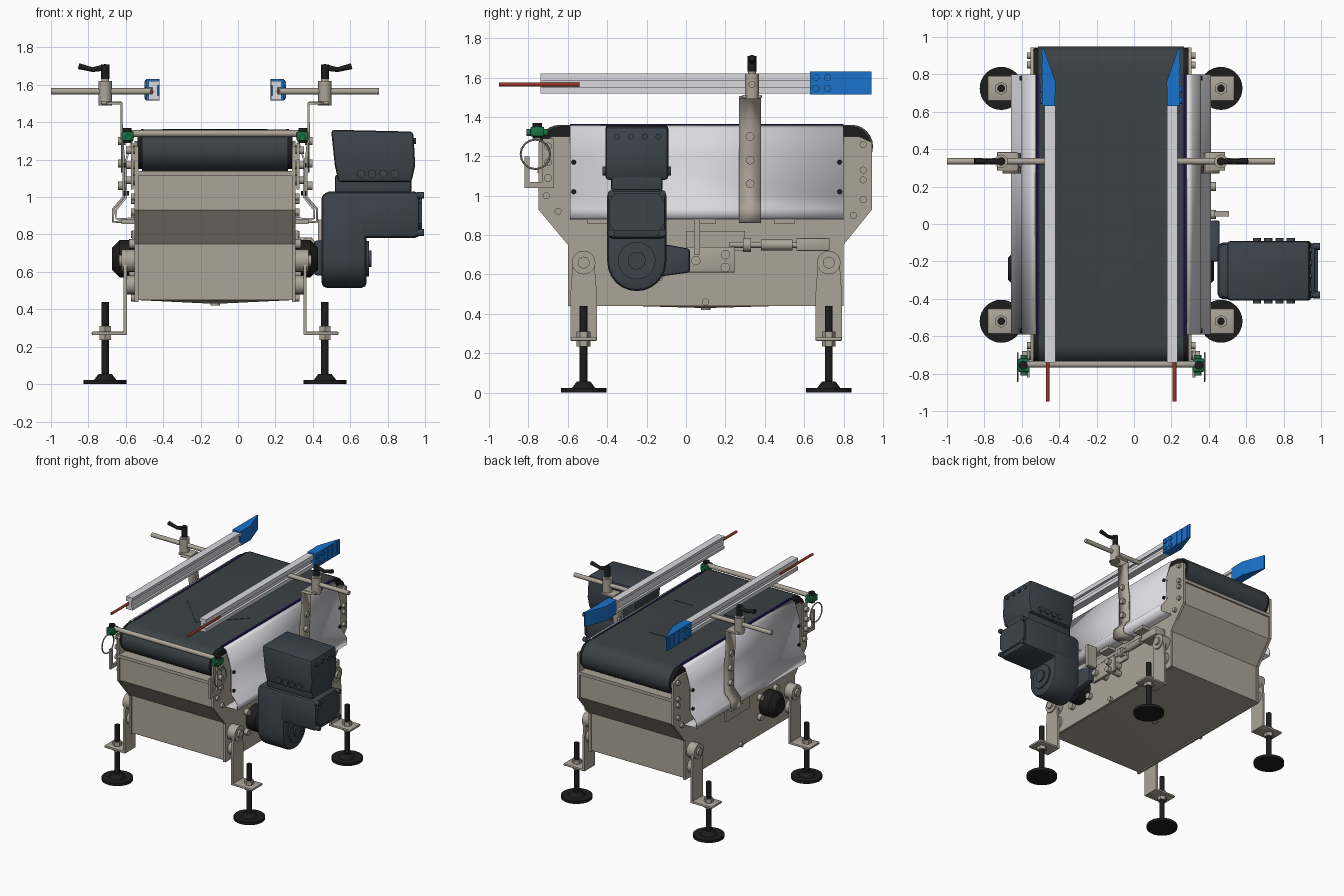
import bpy, bmesh, math
from mathutils import Vector, Matrix

if "Cube" in bpy.data.objects:
    bpy.data.objects.remove(bpy.data.objects["Cube"])

CX = -0.1225  # centre line of the conveyor; all part x values are relative to it


def material(name, *rgb):
    m = bpy.data.materials.new(name)
    m.use_nodes = True
    m.diffuse_color = (*rgb, 1)
    node = next(n for n in m.node_tree.nodes if n.type == 'BSDF_PRINCIPLED')
    node.inputs["Base Color"].default_value = (*rgb, 1)
    return m


STEEL = material("warm_grey_steel", .41, .375, .315)
ALU = material("aluminium", .70, .70, .74)
BELT = material("belt_grey", .045, .054, .06)
MOTOR = material("motor_grey", .045, .056, .07)
BLACK = material("black", .012, .012, .012)
BLUE = material("blue", .01, .17, .60)
RED = material("red", .33, .035, .02)
GREEN = material("green", .01, .17, .06)
NAVY = material("navy", .025, .01, .11)


def finish(name, bm, mat, mirror=True):
    bmesh.ops.recalc_face_normals(bm, faces=bm.faces)
    me = bpy.data.meshes.new(name)
    bm.to_mesh(me)
    bm.free()
    ob = bpy.data.objects.new(name, me)
    ob.location.x = CX
    me.materials.append(mat)
    bpy.context.collection.objects.link(ob)
    bpy.ops.object.select_all(action='DESELECT')
    ob.select_set(True)
    bpy.context.view_layer.objects.active = ob
    bpy.ops.object.shade_smooth_by_angle(angle=math.radians(35))
    if mirror:
        ob.modifiers.new("Mirror", 'MIRROR').use_mirror_merge = False
    return ob


def prism(name, pts, axis, a, b, mat, mirror=True, bevel=0):
    """Extrude a 2D outline along an axis from a to b."""
    def place(u, v, w):
        return {'x': (w, u, v), 'y': (u, w, v), 'z': (u, v, w)}[axis]
    bm = bmesh.new()
    f = bm.faces.new([bm.verts.new(place(u, v, a)) for u, v in pts])
    new = bmesh.ops.extrude_face_region(bm, geom=[f])["geom"]
    shift = Vector(place(0, 0, b - a))
    bmesh.ops.translate(bm, vec=shift, verts=[g for g in new if isinstance(g, bmesh.types.BMVert)])
    bmesh.ops.recalc_face_normals(bm, faces=bm.faces)
    if bevel:
        edges = [e for e in bm.edges if e.calc_face_angle(0) > 0.6]
        bmesh.ops.bevel(bm, geom=edges, offset=bevel, segments=2, profile=.5, affect='EDGES')
    return finish(name, bm, mat, mirror)


def box(name, x0, x1, y0, y1, z0, z1, mat, mirror=True, bevel=0):
    return prism(name, [(x0, y0), (x1, y0), (x1, y1), (x0, y1)], 'z', z0, z1, mat, mirror, bevel)


def rods(name, specs, mat, mirror=True, n=20):
    """Cylinders or cones, each (start, end, radius[, end radius]), in one object."""
    bm = bmesh.new()
    for p, q, r, *r2 in specs:
        p, q = Vector(p), Vector(q)
        rot = (q - p).to_track_quat('Z', 'Y').to_matrix().to_4x4()
        bmesh.ops.create_cone(bm, cap_ends=True, segments=n, radius1=r, radius2=r2[0] if r2 else r,
                              depth=(q - p).length, matrix=Matrix.Translation((p + q) / 2) @ rot)
    return finish(name, bm, mat, mirror)


def bolts(name, places, x0, x1, r, mat, mirror=True):
    return rods(name, [((x0, y, z), (x1, y, z), r) for y, z in places], mat, mirror, 12)


def sheet(name, path, y0, y1, thick, mat):
    """Bent sheet: an x-z path swept along y."""
    bm = bmesh.new()
    rows = [[bm.verts.new((x, y, z)) for x, z in path] for y in (y0, y1)]
    for i in range(len(path) - 1):
        bm.faces.new((rows[0][i], rows[0][i + 1], rows[1][i + 1], rows[1][i]))
    ob = finish(name, bm, mat)
    s = ob.modifiers.new("Thickness", 'SOLIDIFY')
    s.thickness, s.offset = thick, 0


def arc(cy, cz, r, start, end, n=12):
    return [(cy + r * math.cos(math.radians(start + (end - start) * i / n)),
             cz + r * math.sin(math.radians(start + (end - start) * i / n))) for i in range(n + 1)]


def loop_profile(r):
    return arc(.84, 1.25, r, -90, 90) + arc(-.64, 1.25, r, 90, 270)


# Belt with its edge guides and direction arrow
prism("belt", loop_profile(.11), 'x', -.39, .39, BELT, False)
prism("belt_edge_guide", loop_profile(.1), 'x', .39, .415, BLACK)
box("belt_edge_strip", .383, .396, -.59, .8, 1.34, 1.364, NAVY)
prism("arrow_on_belt", [(-.115, .48), (-.115, -.08), (-.28, -.08), (0, -.36), (.28, -.08),
      (.115, -.08), (.115, .48)], 'z', 1.355, 1.363, BELT, False)

# Hopper body with side plates and a shallow pyramid floor
lower = [(-.59, .75), (-.59, .45), (.79, .45), (.79, .75)]
prism("hopper", [(-.74, 1.14), (-.74, .93)] + lower + [(.93, .93), (.93, 1.14)],
      'x', -.412, .412, STEEL, False)
prism("side_plate", [(-.75, 1.27), (-.75, .93), (-.6, .75), (-.6, .44), (.8, .44), (.8, .75),
      (.945, .93), (.945, 1.27), (.88, 1.3), (-.68, 1.3)], 'x', .41, .43, STEEL)
floor = bmesh.new()
bmesh.ops.create_grid(floor, x_segments=1, y_segments=1, size=1,
                      matrix=Matrix.Translation((0, .1, .449)) @ Matrix.Diagonal((.41, .69, 1, 1)))
top = bmesh.ops.poke(floor, faces=floor.faces[:])["verts"]
bmesh.ops.translate(floor, vec=(0, 0, -.02), verts=top)
finish("hopper_floor", floor, STEEL, False)
rods("drain_plug", [((0, .1, .42), (0, .1, .45), .025)], STEEL, False)
for y in (-.745, .935):
    box("panel_top_hem", -.41, .41, y - .008, y + .008, 1.115, 1.14, STEEL, False)
bolts("side_plate_bolts", [(-.71, 1.0), (-.65, .92), (.9, 1.26), (.9, 1.13), (.9, 1.08), (.9, .98),
      (.85, .9), (.08, .8), (.24, .8), (.1, .46), (-.52, .5), (.7, .5)], .42, .45, .018, STEEL)

# Aluminium side covers
sheet("side_cover", [(.405, 1.355), (.432, 1.34), (.475, 1.2), (.475, 1.0), (.53, .93),
      (.53, .885), (.43, .885)], -.59, .8, .01, ALU)
bolts("side_cover_screws", [(y, z) for y in (-.57, .78) for z in (1.02, 1.17)], .46, .49, .012, BLACK)
for y in (-.45, .1, .5):
    box("cover_clip", .43, .5, y - .05, y + .05, .855, .88, STEEL)

# Legs with levelling feet
for y in (-.52, .725):
    prism("leg_bracket", arc(y, .66, .055, 0, 180) + [(y - .067, .5), (y - .067, .265),
          (y + .067, .265), (y + .067, .5)], 'x', .472, .49, STEEL)
    box("leg_base_plate", .475, .66, y - .067, y + .067, .262, .28, STEEL, bevel=.006)
    rods("leg_pivot", [((.42, y, .66), (.5, y, .66), .06), ((.5, y, .66), (.515, y, .66), .03),
         ((.42, y, .53), (.475, y, .53), .05)], STEEL)
    rods("foot_nuts", [((.5875, y, .235), (.5875, y, .262), .035),
         ((.5875, y, .28), (.5875, y, .31), .035)], STEEL, n=6)
    rods("levelling_foot", [((.5875, y, 0), (.5875, y, .022), .115),
         ((.5875, y, .022), (.5875, y, .055), .06, .035),
         ((.5875, y, .05), (.5875, y, .44), .02)], BLACK, n=32)

# Drive shaft bearings
rods("bearing_housing", [((.43, -.24, .67), (.51, -.24, .67), .1), ((.51, -.24, .67), (.55, -.24, .67), .1, .06)],
     BLACK, n=32)
bolts("bearing_bolts", [(-.34, .75), (-.34, .59), (-.14, .75), (-.14, .59)], .43, .46, .025, STEEL)

# Gear motor on the left side
prism("gearbox", arc(-.25, .665, .15, 180, 360) + [(-.1, 1.02), (-.4, 1.02)], 'x', .57, .81, MOTOR, False, .025)
box("motor_body", .58, 1.095, -.4, -.1, .78, 1.03, MOTOR, False, .03)
box("motor_neck", .64, 1.05, -.38, -.12, 1.02, 1.12, MOTOR, False, .015)
prism("drive_electronics_housing", [(.64, 1.17), (.66, 1.08), (1.05, 1.08), (1.07, 1.17), (1.06, 1.35), (.62, 1.36)],
      'y', -.41, -.09, MOTOR, False, .018)
prism("motor_end_cover", [(-.36, .82), (-.14, .82), (-.11, .86), (-.11, .97), (-.14, 1.01), (-.36, 1.01),
      (-.39, .97), (-.39, .86)], 'x', 1.09, 1.105, MOTOR, False)
rods("gearbox_cap", [((.8, -.25, .67), (.822, -.25, .67), .095), ((.82, -.25, .67), (.835, -.25, .67), .045)],
     MOTOR, False, 32)
bolts("motor_cover_bolts", [(y, z) for y in (-.38, -.12) for z in (.81, 1.01)], 1.08, 1.118, .018, MOTOR, False)
rods("cable_glands", [((x, -.425, 1.125), (x, -.075, 1.125), .022) for x in (.78, .84, .9, .96)], MOTOR, False, 12)
bolts("housing_bolts", [(y, 1.3) for y in (-.35, -.28, -.21, -.14)], 1.05, 1.075, .015, MOTOR, False)

# Torque arm and turnbuckle
prism("torque_arm", [(-.2, .58), (.02, .61), (.02, .73), (-.2, .77)], 'x', .53, .58, MOTOR, False, .012)
box("torque_plate", .505, .53, 0, .25, .61, .74, STEEL, False, .005)
bolts("torque_plate_bolts", [(.05, .67), (.2, .7), (.2, .635)], .43, .56, .024, STEEL, False)
rods("turnbuckle", [((.5, .22, .75), (.5, .72, .75), .015), ((.5, .38, .75), (.5, .54, .75), .028),
     ((.5, .29, .75), (.5, .33, .75), .035)], STEEL, False, 12)
box("turnbuckle_anchor", .43, .52, .56, .73, .72, .785, STEEL, False, .006)
box("arm_bracket", .55, .63, .04, .07, .7, .88, STEEL, False)
prism("left_mount_plate", [(0, .72), (.3, .72), (.3, .82), (0, .82)], 'x', .43, .445, STEEL)

# Guide rail supports: strap, clamp, cross rod and lever
sheet("guide_strap", [(.58, 1.5), (.5, 1.5), (.5, 1.33), (.488, 1.2), (.488, 1.0), (.545, .935),
      (.545, .868), (.44, .868)], .27, .38, .014, STEEL)
bolts("strap_bolts", [(.325, 1.3), (.325, 1.18), (.325, 1.06)], .48, .52, .022, STEEL)
rods("rod_clamp", [((.5875, .335, 1.49), (.5875, .335, 1.62), .036),
     ((.5875, .335, 1.62), (.5875, .335, 1.64), .02)], STEEL)
box("clamp_foot", .5, .61, .285, .385, 1.495, 1.512, STEEL, bevel=.005)
rods("cross_rod", [((.34, .335, 1.565), (.8775, .335, 1.565), .017)], STEEL)
rods("clamp_lever", [((.5875, .335, 1.63), (.5875, .335, 1.71), .022),
     ((.58, .335, 1.695), (.66, .335, 1.68), .018, .012),
     ((.65, .335, 1.68), (.73, .335, 1.7), .012, .016)], BLACK)

# Guide rails with blue deflectors and red rods
prism("guide_rail", [(.298, 1.52), (.355, 1.52), (.355, 1.55), (.335, 1.55), (.335, 1.585), (.355, 1.585),
      (.355, 1.62), (.298, 1.62), (.298, 1.6), (.308, 1.595), (.308, 1.545), (.298, 1.54)], 'y', -.74, .64, ALU)
prism("rail_deflector", [(.3, .63), (.297, .76), (.36, .942), (.369, .942), (.369, .63)],
      'z', 1.515, 1.63, BLUE)
bolts("deflector_screws", [(y, z) for y in (.66, .72) for z in (1.545, 1.6)], .36, .378, .018, BLUE)
for y in (.79, .85, .91):
    box("deflector_rib", .365, .374, y - .005, y + .005, 1.52, 1.625, BLUE)
rods("red_rod", [((.339, -.95, 1.565), (.339, -.54, 1.565), .01)], RED, n=12)

# Front bar, clamps, wire loops and mounting brackets
rods("front_bar", [((-.475, -.75, 1.34), (.475, -.75, 1.34), .018)], STEEL, False)
box("green_clamp", .435, .5, -.79, -.72, 1.3, 1.35, GREEN, bevel=.008)
rods("green_clamp_knob", [((.465, -.81, 1.32), (.465, -.7, 1.32), .018)], GREEN)
rods("clamp_pin", [((.47, -.755, 1.29), (.47, -.755, 1.37), .024)], BLACK)
box("bracket_upright", .435, .45, -.73, -.67, 1.04, 1.29, STEEL)
box("bracket_lower_arm", .435, .45, -.82, -.72, 1.04, 1.07, STEEL)
box("bracket_outer_arm", .435, .45, -.82, -.795, 1.07, 1.2, STEEL)
bolts("bracket_bolts", [(-.7, 1.25), (-.7, 1.17), (-.7, 1.09)], .43, .475, .02, STEEL)
ring = arc(-.765, 1.21, .075, 0, 360, 16)
rods("wire_loop", [((.5, *ring[i]), (.5, *ring[i + 1]), .005) for i in range(16)], STEEL, n=6)
